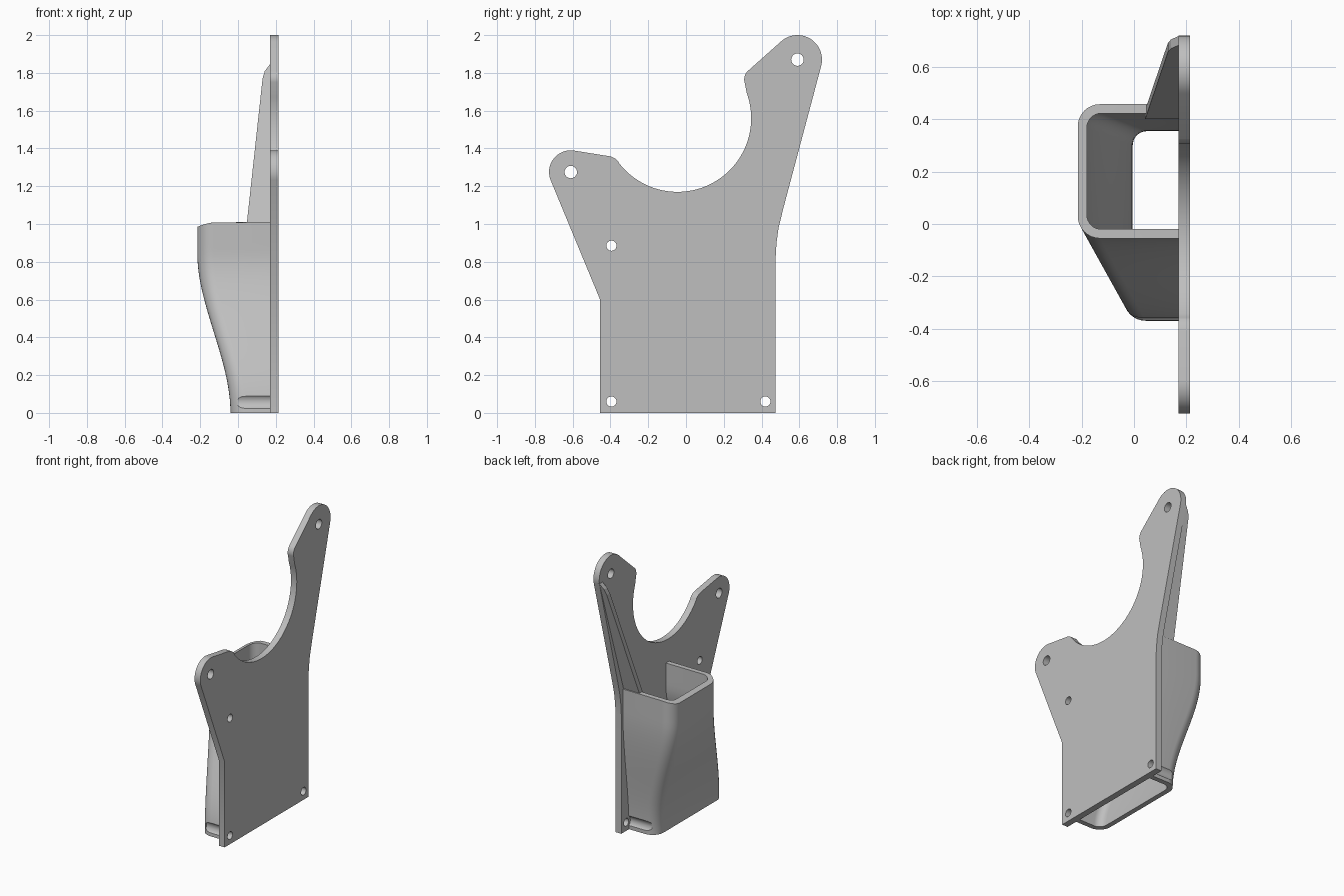
import bpy, bmesh
from math import sin, cos, radians, pi
from mathutils import Matrix, Vector

cube = bpy.data.objects.get("Cube")
if cube:
    bpy.data.objects.remove(cube, do_unlink=True)

GREY = (0.52, 0.52, 0.52, 1)
mat = bpy.data.materials.new("light grey plastic")
mat.use_nodes = True
mat.diffuse_color = GREY
mat.node_tree.nodes["Principled BSDF"].inputs["Base Color"].default_value = GREY

PLATE_IN, PLATE_OUT = 0.17, 0.215
TOP, WALL = 1.01, 0.035


def arc(cx, cy, r, a0, a1, n=16):
    angles = [radians(a0 + (a1 - a0) * i / n) for i in range(n + 1)]
    return [(cx + r * cos(a), cy + r * sin(a)) for a in angles]


def link(name, mesh):
    obj = bpy.data.objects.new(name, mesh)
    bpy.context.collection.objects.link(obj)
    mesh.materials.clear()
    mesh.materials.append(mat)
    return obj


def smooth(obj):
    bpy.ops.object.select_all(action="DESELECT")
    obj.select_set(True)
    bpy.context.view_layer.objects.active = obj
    bpy.ops.object.shade_smooth_by_angle(angle=radians(30))


def finish(name, bm):
    bmesh.ops.recalc_face_normals(bm, faces=bm.faces)
    mesh = bpy.data.meshes.new(name)
    bm.to_mesh(mesh)
    bm.free()
    return link(name, mesh)


# Mounting plate: outline and screw holes in the y-z plane
outline = [(-0.455, 0), (0.475, 0), (0.475, 0.83), (0.479, 0.9), (0.49, 0.98), (0.517, 1.09)]
outline += arc(0.59, 1.87, 0.13, -15, 135, 24)
outline += arc(0.37, 1.765, 0.062, 135, 200, 8)
outline += arc(-0.045, 1.56, 0.39, 20, -143, 48)
outline += arc(-0.42, 1.28, 0.08, 40, 82, 6)
outline += arc(-0.61, 1.275, 0.115, 82, 202, 20)
outline += [(-0.455, 0.6)]

holes = [(-0.61, 1.275, 0.033), (0.59, 1.87, 0.033), (-0.395, 0.885, 0.027),
         (-0.395, 0.06, 0.027), (0.42, 0.06, 0.027)]

curve = bpy.data.curves.new("plate_profile", "CURVE")
curve.dimensions = "2D"
curve.fill_mode = "BOTH"
curve.extrude = (PLATE_OUT - PLATE_IN) / 2
for loop in [outline] + [arc(y, z, r, 0, 345, 23) for y, z, r in holes]:
    spline = curve.splines.new("POLY")
    spline.points.add(len(loop) - 1)
    for point, (y, z) in zip(spline.points, loop):
        point.co = (y, z, 0, 1)
    spline.use_cyclic_u = True
profile = bpy.data.objects.new("plate_profile", curve)
bpy.context.collection.objects.link(profile)
bpy.context.view_layer.update()
evaluated = profile.evaluated_get(bpy.context.evaluated_depsgraph_get())
plate_mesh = bpy.data.meshes.new_from_object(evaluated)
bpy.data.objects.remove(profile, do_unlink=True)
plate_mesh.transform(Matrix(((0, 0, 1, (PLATE_IN + PLATE_OUT) / 2), (1, 0, 0, 0),
                             (0, 1, 0, 0), (0, 0, 0, 1))))
bm = bmesh.new()
bm.from_mesh(plate_mesh)
bmesh.ops.remove_doubles(bm, verts=bm.verts, dist=0.0001)
bmesh.ops.recalc_face_normals(bm, faces=bm.faces)
bm.to_mesh(plate_mesh)
bm.free()
smooth(link("mounting_plate", plate_mesh))


# Duct: a hollow three-sided loft that flares toward the bottom
def u_path(x, front, back, r):
    end = PLATE_IN + 0.01
    return ([(end, front)] + arc(x + r, front + r, r, 270, 180, 8)
            + arc(x + r, back - r, r, 180, 90, 8) + [(end, back)])


def mix(a, b, t):
    return a + (b - a) * t


bm = bmesh.new()
rings = []
LEVELS = 28
for i in range(LEVELS + 1):
    z = TOP * i / LEVELS
    s = min(z / 0.85, 1)
    t = s * s * (3 - 2 * s)
    x, front, back = mix(-0.04, -0.215, t), mix(-0.37, -0.055, t), mix(0.39, 0.458, t)
    outer = u_path(x, front, back, 0.085)
    inner = u_path(x + WALL, front + WALL, back - WALL, 0.055)
    ring = []
    for px, py in outer + inner[::-1]:
        drop = 0.025 * min(max((-px - 0.1) / 0.115, 0), 1) ** 2 * (z / TOP) ** 4
        ring.append(bm.verts.new((px, py, z - drop)))
    rings.append(ring)
count = len(rings[0])
for low, high in zip(rings, rings[1:]):
    for j in range(count):
        k = (j + 1) % count
        bm.faces.new((low[j], low[k], high[k], high[j]))
for ring in (rings[0], rings[-1]):
    for j in range(count // 2 - 1):
        bm.faces.new((ring[j], ring[j + 1], ring[count - 2 - j], ring[count - 1 - j]))
duct = finish("duct", bm)

# Screw clearance grooves on both sides of the duct
for y in (-0.395, 0.42):
    bm = bmesh.new()
    bmesh.ops.create_cone(bm, cap_ends=True, segments=32, radius1=0.045, radius2=0.045, depth=0.2,
                          matrix=Matrix.Translation((0.1, y, 0.06)) @ Matrix.Rotation(pi / 2, 4, "Y"))
    cutter = finish("groove_cutter", bm)
    cutter.hide_render = True
    bpy.context.view_layer.objects.active = duct
    mod = duct.modifiers.new("groove", "BOOLEAN")
    mod.operation = "DIFFERENCE"
    mod.solver = "EXACT"
    mod.object = cutter
    bpy.ops.object.modifier_apply(modifier=mod.name)
    bpy.data.objects.remove(cutter, do_unlink=True)
smooth(duct)

# Stiffening rib that climbs the tall arm
bm = bmesh.new()
sides = []
for offset in (0, -WALL):
    sides.append([bm.verts.new((x, 0.45 + 0.32 * (z - TOP) + offset, z)) for x, z in
                  ((0.18, 0.97), (0.043, 0.97), (0.13, 1.77), (0.142, 1.81), (0.172, 1.85), (0.18, 1.85))])
bm.faces.new(sides[0])
bm.faces.new(sides[1])
for j in range(len(sides[0])):
    k = (j + 1) % len(sides[0])
    bm.faces.new((sides[0][j], sides[0][k], sides[1][k], sides[1][j]))
finish("arm_rib", bm)
